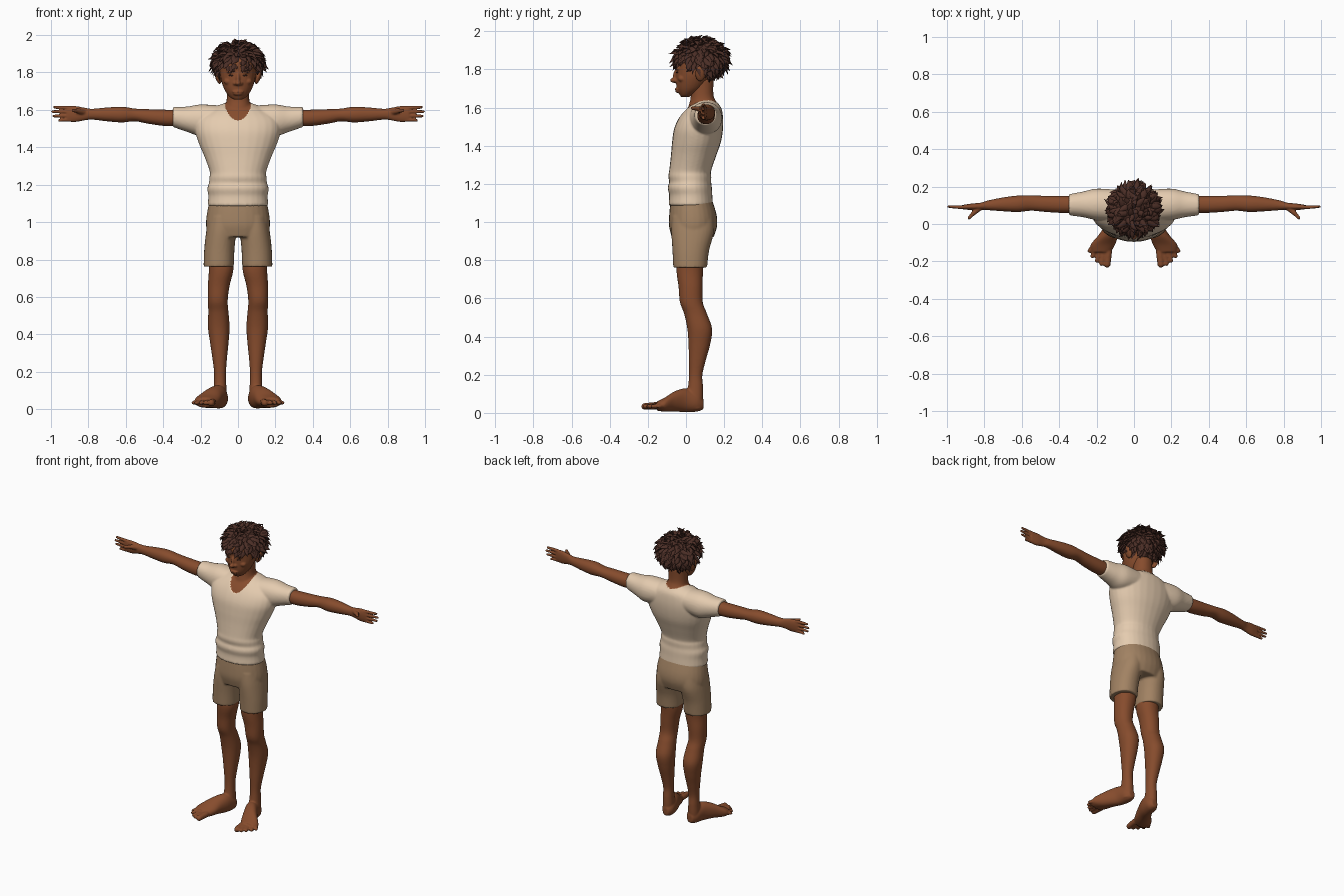
import bpy, bmesh, math, random
from mathutils import Vector, Matrix

random.seed(4)
if "Cube" in bpy.data.objects:
    bpy.data.objects.remove(bpy.data.objects["Cube"])


def material(name, rgb):
    m = bpy.data.materials.new(name)
    m.use_nodes = True
    m.diffuse_color = (*rgb, 1)
    m.node_tree.nodes["Principled BSDF"].inputs["Base Color"].default_value = (*rgb, 1)
    return m


SKIN = material("brown skin", (0.24, 0.072, 0.026))
SHIRT = material("cream cloth", (0.78, 0.6, 0.43))
SHORTS = material("tan cloth", (0.36, 0.225, 0.125))
HAIR = material("dark brown hair", (0.07, 0.027, 0.019))


def smooth_rows(rows, steps=5):
    """Catmull-Rom resampling of cross-section rows."""
    out = []
    for i in range(len(rows) - 1):
        quad = [rows[max(i - 1, 0)], rows[i], rows[i + 1], rows[min(i + 2, len(rows) - 1)]]
        for k in range(steps):
            t = k / steps
            out.append([b + 0.5 * t * (c - a + t * (2 * a - 5 * b + 4 * c - d + t * (3 * (b - c) + d - a)))
                        for a, b, c, d in zip(*quad)])
    return out + [list(rows[-1])]


def loft(bm, axis, rows, square=0.93, n=28):
    """Closed tube; each row is position, two centres, two radii."""
    rings = []
    for t, a, b, ra, rb in smooth_rows(rows):
        ring = []
        for k in range(n):
            c, s = math.cos(math.tau * k / n), math.sin(math.tau * k / n)
            u = a + ra * math.copysign(abs(c) ** square, c)
            v = b + rb * math.copysign(abs(s) ** square, s)
            ring.append(bm.verts.new({"x": (t, u, v), "y": (u, t, v), "z": (u, v, t)}[axis]))
        rings.append(ring)
    for p, q in zip(rings, rings[1:]):
        for k in range(n):
            bm.faces.new((p[k], p[k - 1], q[k - 1], q[k]))
    bm.faces.new(rings[0])
    bm.faces.new(rings[-1])


def ball(bm, centre, radii, tilt=0.0, axis="Y"):
    mat = Matrix.Translation(centre) @ Matrix.Rotation(tilt, 4, axis) @ Matrix.Diagonal((*radii, 1))
    bmesh.ops.create_icosphere(bm, subdivisions=3, radius=1, matrix=mat)


def rod(bm, a, b, ra, rb):
    """Round-ended tapered rod, for fingers and toes."""
    a, b = Vector(a), Vector(b)
    turn = (b - a).to_track_quat("Z", "Y").to_matrix().to_4x4()
    bmesh.ops.create_cone(bm, cap_ends=True, segments=16, radius1=ra, radius2=rb,
                          depth=(b - a).length, matrix=Matrix.Translation((a + b) / 2) @ turn)
    ball(bm, a, (ra, ra, ra))
    ball(bm, b, (rb, rb, rb))


def finish(name, bm, mats, voxel=0, side=1):
    """Make the object; a voxel size fuses its pieces into one skin."""
    bmesh.ops.scale(bm, vec=(side, 1, 1), verts=bm.verts)
    bmesh.ops.recalc_face_normals(bm, faces=bm.faces)
    mesh = bpy.data.meshes.new(name)
    bm.to_mesh(mesh)
    bm.free()
    obj = bpy.data.objects.new(name, mesh)
    bpy.context.collection.objects.link(obj)
    if voxel:
        re = obj.modifiers.new("fuse", "REMESH")
        re.mode = "VOXEL"
        re.voxel_size = voxel
        sm = obj.modifiers.new("relax", "SMOOTH")
        sm.factor, sm.iterations = 0.5, 4
        deps = bpy.context.evaluated_depsgraph_get()
        fused = bpy.data.meshes.new_from_object(obj.evaluated_get(deps))
        obj.modifiers.clear()
        obj.data = fused
    obj.data.materials.clear()
    for m in mats:
        obj.data.materials.append(m)
    for p in obj.data.polygons:
        p.use_smooth = True
    return obj


# Shirt, with the neck and upper chest in skin above a scooped collar line
bm = bmesh.new()
loft(bm, "z", [(1.09, 0, .025, .158, .113), (1.14, 0, .025, .155, .109), (1.18, 0, .02, .160, .112),
               (1.21, 0, .022, .151, .106), (1.24, 0, .02, .149, .109), (1.27, 0, .022, .147, .106),
               (1.35, 0, .04, .175, .115), (1.42, 0, .055, .205, .124), (1.49, 0, .066, .225, .124),
               (1.55, 0, .08, .215, .11), (1.6, 0, .095, .15, .085), (1.63, 0, .1, .08, .05)])
loft(bm, "z", [(1.5, 0, .08, .08, .08), (1.6, 0, .092, .074, .08), (1.66, 0, .085, .06, .06),
               (1.75, 0, .08, .058, .065)])
sleeve = [(.1, .1, 1.55, .08, .07), (.2, .105, 1.545, .08, .08), (.27, .105, 1.55, .065, .064),
          (.345, .103, 1.562, .053, .05)]
loft(bm, "x", sleeve)
loft(bm, "x", [(-x, y, z, ry, rz) for x, y, z, ry, rz in sleeve])
shirt = finish("shirt_and_neck", bm, [SHIRT, SKIN], 0.007)


def above_collar(p):
    return p.z > 1.545 + 0.4 * (p.y + 0.03) + 9 * p.x ** 2


for p in shirt.data.polygons:
    p.material_index = int(above_collar(p.center))
shift = [Vector() if above_collar(v.co) else v.normal * 0.004 for v in shirt.data.vertices]
for v, d in zip(shirt.data.vertices, shift):
    v.co += d

# Shorts
bm = bmesh.new()
loft(bm, "z", [(.92, 0, .035, .16, .11), (.98, 0, .037, .171, .126), (1.04, 0, .036, .167, .124),
               (1.12, 0, .028, .152, .108)])
for s in (1, -1):
    loft(bm, "z", [(.762, s * .103, .022, .081, .089), (.85, s * .1, .025, .081, .096),
                   (.95, s * .09, .035, .08, .112), (1.03, s * .08, .035, .075, .108)])
finish("shorts", bm, [SHORTS], 0.007)

for s, label in ((1, "left"), (-1, "right")):
    # Arm, hand, fingers and thumb
    bm = bmesh.new()
    loft(bm, "x", [(.3, .105, 1.56, .042, .042), (.38, .105, 1.557, .046, .044), (.48, .108, 1.565, .043, .039),
                   (.55, .112, 1.573, .041, .034), (.62, .108, 1.575, .044, .042), (.7, .105, 1.576, .037, .037),
                   (.78, .1, 1.577, .026, .029), (.82, .095, 1.578, .019, .034), (.87, .092, 1.578, .017, .043),
                   (.915, .09, 1.578, .012, .041)])
    for i, tip in enumerate((.982, .992, .985, .955)):
        z = 1.61 - 0.021 * i
        rod(bm, (.895, .091, z), (.94, .09, z + .003 - .001 * i), .0105, .0095)
        rod(bm, (.94, .09, z + .003 - .001 * i), (tip, .093, z + .005 - .003 * i), .0095, .0075)
    rod(bm, (.825, .088, 1.588), (.858, .058, 1.595), .017, .013)
    rod(bm, (.858, .058, 1.595), (.882, .032, 1.597), .012, .009)
    finish(label + "_arm", bm, [SKIN], 0.0045, s)

    # Leg, bare foot and toes
    bm = bmesh.new()
    loft(bm, "z", [(.85, .095, .03, .066, .072), (.75, .09, .02, .066, .07), (.66, .103, .024, .058, .063),
                   (.58, .108, .028, .053, .06), (.52, .105, .05, .054, .06), (.44, .103, .072, .058, .065),
                   (.36, .1, .07, .05, .057), (.28, .098, .06, .04, .045), (.2, .096, .051, .032, .035),
                   (.14, .096, .05, .033, .039), (.08, .096, .045, .036, .045), (.02, .098, .045, .032, .04)])
    loft(bm, "y", [(.092, .092, .045, .02, .026), (.06, .094, .055, .04, .048), (0, .106, .066, .046, .062),
                   (-.06, .136, .06, .054, .053), (-.11, .166, .044, .065, .037), (-.15, .176, .036, .053, .026)])
    for x, y, dx, dy, r in ((.137, -.15, .006, -.066, .02), (.162, -.155, .011, -.058, .014),
                            (.184, -.15, .014, -.046, .013), (.205, -.138, .017, -.034, .013),
                            (.222, -.122, .016, -.022, .012)):
        rod(bm, (x, y, .038), (x + dx, y + dy, .034), r, r * .9)
    finish(label + "_leg", bm, [SKIN], 0.0055, s)

# Head with nose, lips, brow ridge and ears
bm = bmesh.new()
loft(bm, "z", [(1.655, 0, -.005, .022, .02), (1.668, 0, .002, .043, .036), (1.7, 0, .02, .068, .068),
               (1.75, 0, .035, .088, .088), (1.8, 0, .046, .097, .1), (1.86, 0, .057, .1, .113),
               (1.91, 0, .075, .072, .075), (1.93, 0, .08, .03, .03)], square=0.97)
ball(bm, (0, -.06, 1.743), (.016, .024, .014))
ball(bm, (0, -.053, 1.772), (.011, .015, .034), -.2, "X")
ball(bm, (0, -.044, 1.697), (.03, .015, .007))
ball(bm, (0, -.041, 1.685), (.026, .015, .008))
for s in (1, -1):
    ball(bm, (s * .016, -.05, 1.741), (.011, .014, .01))
    ball(bm, (s * .036, -.041, 1.806), (.027, .014, .011))
    ball(bm, (s * .052, -.022, 1.752), (.024, .02, .018))
    ball(bm, (s * .108, .075, 1.778), (.014, .027, .043), s * .3)
finish("head", bm, [SKIN], 0.0045)

# Eyebrows and narrowed eyes
for s, label in ((1, "left"), (-1, "right")):
    for part, height, depth, radii in (("eyebrow", 1.81, -.051, (.023, .007, .0045)),
                                       ("eye", 1.784, -.046, (.015, .006, .004))):
        bm = bmesh.new()
        ball(bm, (.037, depth, height), radii, -.1)
        finish(label + "_" + part, bm, [HAIR], side=s)

# Hair: a cap covered with curved pointed locks
centre, radii = Vector((0, .078, 1.857)), Vector((.119, .123, .096))
bm = bmesh.new()
ball(bm, centre, radii)


def lock(root, normal, length, width):
    down = Vector((0, 0, -1))
    drift = Vector([random.uniform(-1, 1) for _ in range(3)])
    flow = down + drift * 0.6
    flow = (flow - normal * flow.dot(normal)).normalized()
    heading = (normal * 0.5 + flow * 0.8).normalized()
    mid = root + heading * length * 0.55
    tip = mid + (heading * 0.6 + down * 0.25 + drift * 0.3).normalized() * length * 0.5
    side = normal.cross(flow).normalized()
    rings = []
    for p, w in ((root - normal * 0.012, width), (mid, width * 0.75)):
        lift = side.cross(heading)
        rings.append([bm.verts.new(p + side * w * math.cos(k * math.tau / 6) + lift * w * 0.6 * math.sin(k * math.tau / 6))
                      for k in range(6)])
    end = bm.verts.new(tip)
    for k in range(6):
        bm.faces.new((rings[0][k - 1], rings[0][k], rings[1][k], rings[1][k - 1]))
        bm.faces.new((rings[1][k - 1], rings[1][k], end))
    bm.faces.new(rings[0])


count = 330
for i in range(count):
    z = 1 - 2 * (i + 0.5) / count
    r, a = math.sqrt(1 - z * z), i * 2.39996
    unit = Vector((r * math.cos(a), r * math.sin(a), z))
    root = centre + unit * radii
    if root.z > 1.84 - 0.55 * max(0, root.y):
        normal = Vector([u / q for u, q in zip(unit, radii)]).normalized()
        lock(root, normal, random.uniform(.045, .07), random.uniform(.014, .02))
hair = finish("hair", bm, [HAIR])
hair.data.set_sharp_from_angle(angle=math.radians(50))
